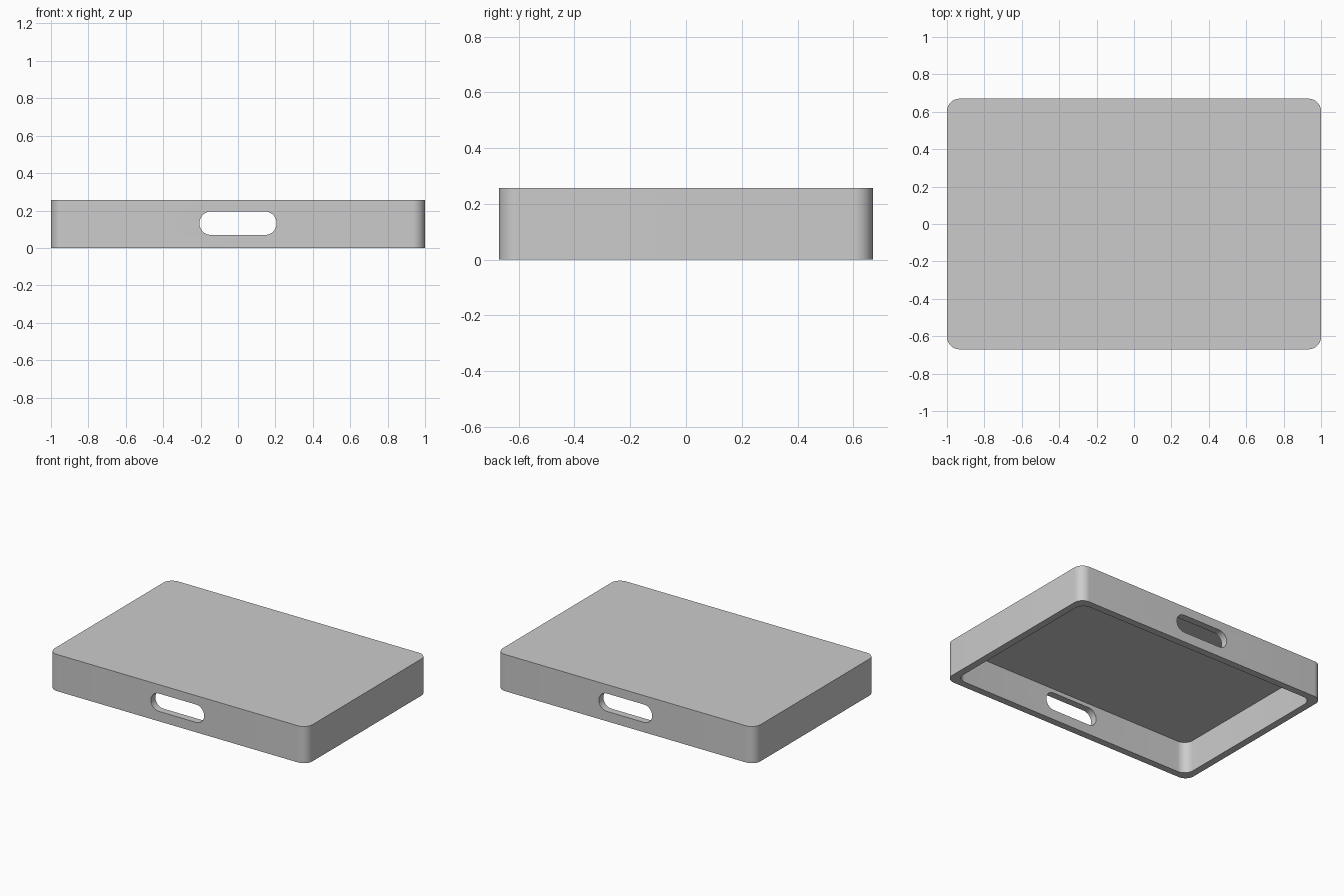
import bpy, bmesh, math
from mathutils import Matrix, Vector

cube = bpy.data.objects.get("Cube")
if cube:
    bpy.data.objects.remove(cube, do_unlink=True)

# Overall sizes
LENGTH, WIDTH, HEIGHT = 2.0, 1.34, 0.257
WALL, PANEL, CORNER = 0.05, 0.035, 0.067
GRIP_LENGTH, GRIP_HEIGHT, GRIP_Z = 0.412, 0.125, 0.132

grey = bpy.data.materials.new("light grey")
grey.use_nodes = True
grey.diffuse_color = (0.6, 0.6, 0.6, 1)
grey.node_tree.nodes["Principled BSDF"].inputs["Base Color"].default_value = grey.diffuse_color


def rounded_block(name, length, width, radius, low, high, turn=Matrix()):
    """Rounded rectangle in x and y, extruded from low to high, then turned."""
    bm = bmesh.new()
    steps = 12
    verts = []
    for corner, (sx, sy) in enumerate([(1, 1), (-1, 1), (-1, -1), (1, -1)]):
        centre = Vector((sx * (length / 2 - radius), sy * (width / 2 - radius), low))
        for i in range(steps + 1):
            a = math.pi / 2 * (corner + i / steps)
            verts.append(bm.verts.new(centre + radius * Vector((math.cos(a), math.sin(a), 0))))
    base = bm.faces.new(verts)
    top = bmesh.ops.extrude_face_region(bm, geom=[base])
    moved = [g for g in top["geom"] if isinstance(g, bmesh.types.BMVert)]
    bmesh.ops.translate(bm, verts=moved, vec=(0, 0, high - low))
    bm.transform(turn)
    bmesh.ops.recalc_face_normals(bm, faces=bm.faces)
    mesh = bpy.data.meshes.new(name)
    bm.to_mesh(mesh)
    bm.free()
    mesh.materials.append(grey)
    obj = bpy.data.objects.new(name, mesh)
    bpy.context.collection.objects.link(obj)
    return obj


# Upturned tray body
tray = rounded_block("tray", LENGTH, WIDTH, CORNER, 0, HEIGHT)

# Hollow underside, and one grip slot running through front and back walls
cavity = rounded_block("cavity_cutter", LENGTH - 2 * WALL, WIDTH - 2 * WALL, CORNER,
                       -0.1, HEIGHT - PANEL)
upright = Matrix.Translation((0, 0, GRIP_Z)) @ Matrix.Rotation(math.pi / 2, 4, "X")
grip = rounded_block("grip_cutter", GRIP_LENGTH, GRIP_HEIGHT, GRIP_HEIGHT / 2 - 0.001,
                     -WIDTH, WIDTH, upright)

bpy.ops.object.select_all(action="DESELECT")
tray.select_set(True)
bpy.context.view_layer.objects.active = tray
for cutter in (cavity, grip):
    cutter.hide_render = True
    cut = tray.modifiers.new(cutter.name, "BOOLEAN")
    cut.operation = "DIFFERENCE"
    cut.solver = "EXACT"
    cut.object = cutter
    bpy.ops.object.modifier_apply(modifier=cut.name)
    bpy.data.objects.remove(cutter, do_unlink=True)

# Smooth rounded corners, crisp rims
bpy.ops.object.shade_smooth_by_angle(angle=math.radians(30))
